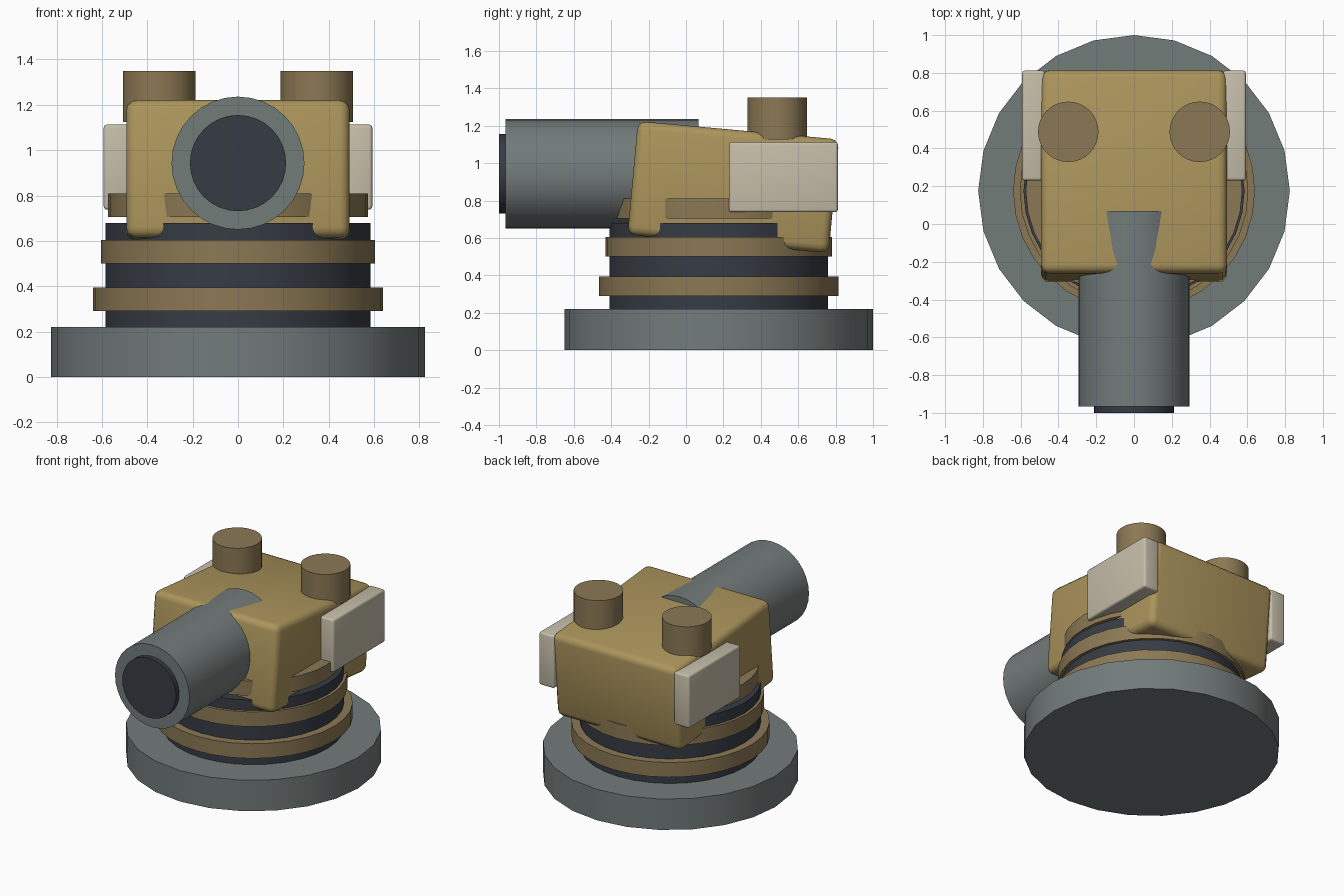
import bpy
import math

cube = bpy.data.objects.get("Cube")
if cube:
    bpy.data.objects.remove(cube, do_unlink=True)


def material(name, rgb):
    m = bpy.data.materials.new(name)
    m.use_nodes = True
    m.diffuse_color = (*rgb, 1)
    m.node_tree.nodes["Principled BSDF"].inputs["Base Color"].default_value = (*rgb, 1)
    return m


TAN = material("tan", (0.41, 0.30, 0.107))
BROWN = material("brown", (0.26, 0.19, 0.09))
STEEL = material("steel grey", (0.17, 0.20, 0.195))
DARK = material("dark grey", (0.037, 0.045, 0.058))
CREAM = material("cream", (0.565, 0.515, 0.40))


def finish(name, mat):
    ob = bpy.context.object
    ob.name = ob.data.name = name
    ob.data.materials.append(mat)
    return ob


def smooth():
    bpy.ops.object.shade_smooth_by_angle(angle=math.radians(35))


def disc(name, mat, radius, low, high, x=0, y=0.175, sides=32):
    """Upright cylinder between two heights."""
    bpy.ops.mesh.primitive_cylinder_add(vertices=sides, radius=radius, depth=high - low,
                                        location=(x, y, (low + high) / 2))
    smooth()
    return finish(name, mat)


def tube(name, mat, radius, front, back, z):
    """Cylinder lying along y."""
    bpy.ops.mesh.primitive_cylinder_add(vertices=32, radius=radius, depth=back - front,
                                        location=(0, (front + back) / 2, z),
                                        rotation=(math.pi / 2, 0, 0))
    smooth()
    return finish(name, mat)


def rounded_box(name, mat, size, location, bevel, tilt=0):
    bpy.ops.mesh.primitive_cube_add(size=1, location=location)
    ob = finish(name, mat)
    ob.scale = size
    bpy.ops.object.transform_apply(location=False, rotation=False, scale=True)
    ob.rotation_euler.x = math.radians(tilt)
    mod = ob.modifiers.new("rounded edges", "BEVEL")
    mod.width = bevel
    mod.segments = 3
    bpy.ops.object.modifier_apply(modifier=mod.name)
    smooth()
    return ob


# Pedestal and turning column with its rings
disc("base_plate", STEEL, 0.825, 0, 0.22, sides=24)
disc("column", DARK, 0.585, 0.2, 0.68)
disc("lower_ring", BROWN, 0.64, 0.29, 0.395)
disc("middle_ring", BROWN, 0.605, 0.5, 0.605)
disc("upper_ring", BROWN, 0.573, 0.705, 0.81)

# Tilted housing
rounded_box("housing", TAN, (0.985, 1.08, 0.61), (0, 0.253, 0.872), 0.045, tilt=-5.2)

# Barrel and bore
tube("barrel", STEEL, 0.293, -0.965, 0.068, 0.943)
tube("bore", DARK, 0.212, -1.0, -0.8, 0.943)

# Side plates and roof caps
for side, s in (("left", 1), ("right", -1)):
    rounded_box(f"{side}_plate", CREAM, (0.12, 0.582, 0.375), (s * 0.532, 0.521, 0.925), 0.014)
    disc(f"{side}_cap", BROWN, 0.16, 1.125, 1.35, x=s * 0.348, y=0.488)
